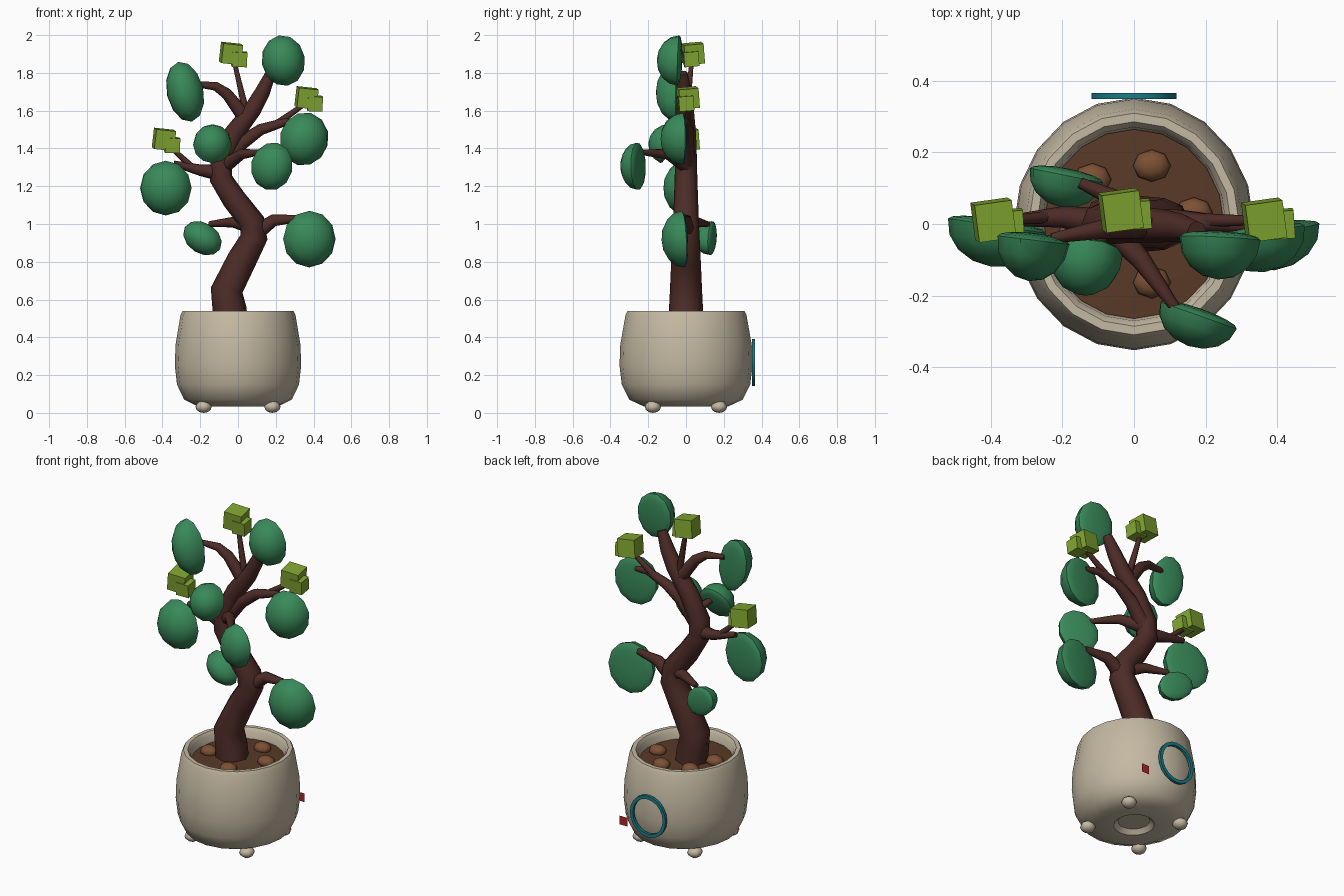
import bpy, bmesh, math
from mathutils import Vector, Matrix

if "Cube" in bpy.data.objects:
    bpy.data.objects.remove(bpy.data.objects["Cube"])


def material(name, rgb):
    m = bpy.data.materials.new(name)
    m.diffuse_color = (*rgb, 1)
    m.use_nodes = True
    m.node_tree.nodes["Principled BSDF"].inputs["Base Color"].default_value = m.diffuse_color
    return m


CLAY = material("clay", (0.55, 0.48, 0.36))
SOIL = material("soil", (0.10, 0.042, 0.02))
STONE = material("stone", (0.20, 0.08, 0.035))
BARK = material("bark", (0.075, 0.025, 0.02))
LEAF = material("leaf", (0.04, 0.25, 0.10))
BUD = material("bud", (0.22, 0.38, 0.03))
TEAL = material("teal", (0.01, 0.2, 0.24))
RED = material("red", (0.4, 0.02, 0.02))


def smooth(ob, angle):
    bpy.ops.object.select_all(action='DESELECT')
    ob.select_set(True)
    bpy.context.view_layer.objects.active = ob
    bpy.ops.object.shade_smooth_by_angle(angle=math.radians(angle))


def add(name, bm, mat, angle=None):
    bmesh.ops.recalc_face_normals(bm, faces=bm.faces)
    me = bpy.data.meshes.new(name)
    bm.to_mesh(me)
    bm.free()
    me.materials.append(mat)
    ob = bpy.data.objects.new(name, me)
    bpy.context.collection.objects.link(ob)
    if angle:
        smooth(ob, angle)
    return ob


def lathe(name, profile, sides, mat, sx=1.0, closed=False):
    bm = bmesh.new()
    vs = [bm.verts.new((r, 0, z)) for r, z in profile]
    pairs = list(zip(vs, vs[1:])) + ([(vs[-1], vs[0])] if closed else [])
    es = [bm.edges.new(p) for p in pairs]
    bmesh.ops.spin(bm, geom=vs + es, axis=(0, 0, 1), cent=(0, 0, 0),
                   angle=math.tau, steps=sides, use_duplicate=False)
    bmesh.ops.remove_doubles(bm, verts=bm.verts, dist=1e-4)
    bmesh.ops.scale(bm, vec=(sx, 1, 1), verts=bm.verts)
    return add(name, bm, mat, 40)


def limb(name, pts):
    """Tapered round limb; each point is x, y, z, radius."""
    cu = bpy.data.curves.new(name, 'CURVE')
    cu.dimensions = '3D'
    cu.bevel_depth = 1
    cu.bevel_resolution = 2
    cu.use_fill_caps = True
    sp = cu.splines.new('POLY')
    sp.points.add(len(pts) - 1)
    for p, (x, y, z, r) in zip(sp.points, pts):
        p.co = (x, y, z, 1)
        p.radius = r
    cu.materials.append(BARK)
    ob = bpy.data.objects.new(name, cu)
    bpy.context.collection.objects.link(ob)
    bpy.ops.object.select_all(action='DESELECT')
    ob.select_set(True)
    bpy.context.view_layer.objects.active = ob
    bpy.ops.object.convert(target='MESH')
    smooth(bpy.context.object, 50)


def leaf(name, center, rx, rz, roll=0, facing=(0, -1, 0), depth=0.115):
    """Domed leaf with a nearly flat back."""
    bm = bmesh.new()
    bmesh.ops.create_uvsphere(bm, u_segments=12, v_segments=8, radius=1)
    for v in bm.verts:
        v.co.z *= depth if v.co.z > 0 else 0.02
        v.co.x *= rx
        v.co.y *= rz
    d = Vector(facing).normalized()
    x = Vector((0, 0, 1)).cross(d).normalized()
    y = d.cross(x)
    m = Matrix((x, y, d)).transposed().to_4x4()
    bm.transform(Matrix.Translation(center) @ m @ Matrix.Rotation(math.radians(roll), 4, 'Z'))
    add(name, bm, LEAF, 40)


def bud(name, c):
    """Pair of overlapping tilted cubes."""
    bm = bmesh.new()
    for off, s, rz, ry in (((-0.012, 0.003, 0.008), 0.105, 8, 6), ((0.032, -0.008, -0.022), 0.078, 4, 2)):
        m = (Matrix.Translation(Vector(c) + Vector(off)) @ Matrix.Rotation(math.radians(rz), 4, 'Z')
             @ Matrix.Rotation(math.radians(ry), 4, 'Y') @ Matrix.Rotation(math.radians(5), 4, 'X'))
        bmesh.ops.create_cube(bm, size=s, matrix=m)
    add(name, bm, BUD)


# Pot with recessed base and thick rim
lathe("pot", [(0, 0.06), (0.09, 0.06), (0.115, 0.035), (0.225, 0.035), (0.30, 0.07), (0.34, 0.15),
              (0.352, 0.25), (0.348, 0.36), (0.32, 0.52), (0.309, 0.54), (0.285, 0.54),
              (0.27, 0.52), (0.262, 0.45), (0, 0.45)], 20, CLAY, 0.95)
lathe("soil", [(0, 0.40), (0.264, 0.40), (0.264, 0.48), (0, 0.49)], 20, SOIL, 0.95)

# Feet
for i, (sx, sy) in enumerate([(1, 1), (-1, 1), (-1, -1), (1, -1)]):
    bm = bmesh.new()
    bmesh.ops.create_uvsphere(bm, u_segments=8, v_segments=6, radius=1,
                              matrix=Matrix.Translation((0.182 * sx, 0.175 * sy, 0.032))
                              @ Matrix.Diagonal((0.043, 0.043, 0.032, 1)))
    add(f"foot_{i}", bm, CLAY, 50)

# Pebbles
for i, a in enumerate((10, 73, 133, 193, 287)):
    a = math.radians(a)
    bm = bmesh.new()
    bmesh.ops.create_uvsphere(bm, u_segments=8, v_segments=6, radius=1,
                              matrix=Matrix.Translation((0.17 * math.cos(a), 0.17 * math.sin(a), 0.495))
                              @ Matrix.Diagonal((0.053, 0.045, 0.032, 1)))
    add(f"pebble_{i}", bm, STONE, 50)

# Plain badge ring on the back and small tile beside it
ring = lathe("badge_ring", [(0.105, -0.008), (0.125, -0.008), (0.125, 0.008), (0.105, 0.008)], 20, TEAL, 0.95, True)
ring.rotation_euler = (math.radians(-90), 0, 0)
ring.location = (0, 0.357, 0.267)
bm = bmesh.new()
bmesh.ops.create_grid(bm, x_segments=1, y_segments=1, size=0.026,
                      matrix=Matrix.Translation((0.19, 0.325, 0.175)) @ Matrix.Rotation(math.pi / 2, 4, 'X'))
add("side_tile", bm, RED)

# Trunk and branches
limb("trunk", [(-0.035, 0, 0.44, 0.092), (-0.045, 0, 0.55, 0.09), (-0.06, 0, 0.65, 0.085), (0.02, 0, 0.81, 0.078),
               (0.085, 0, 0.93, 0.072), (0.075, 0, 1.01, 0.068), (-0.02, 0, 1.13, 0.064),
               (-0.09, 0, 1.24, 0.06), (-0.09, 0, 1.34, 0.058), (-0.02, 0, 1.48, 0.053),
               (0.08, -0.005, 1.61, 0.046), (0.13, -0.01, 1.70, 0.04), (0.175, -0.02, 1.80, 0.028)])
limb("lower_right_branch", [(0.09, 0, 0.95, 0.045), (0.19, 0, 1.02, 0.032), (0.33, -0.02, 1.03, 0.018)])
limb("lower_left_branch", [(0.06, 0, 0.99, 0.04), (-0.03, 0.06, 1.01, 0.028), (-0.15, 0.115, 1.0, 0.015)])
limb("middle_left_branch", [(-0.09, 0, 1.27, 0.045), (-0.2, 0.02, 1.285, 0.03), (-0.34, 0.01, 1.32, 0.016)])
limb("middle_left_twig", [(-0.23, 0.02, 1.29, 0.018), (-0.36, 0.01, 1.41, 0.012)])
limb("upper_left_branch", [(0.04, 0, 1.56, 0.04), (-0.06, -0.01, 1.69, 0.03), (-0.12, -0.02, 1.73, 0.024),
                           (-0.23, -0.04, 1.74, 0.014)])
limb("top_twig", [(0.05, 0, 1.56, 0.022), (-0.02, 0.03, 1.86, 0.012)])
limb("right_branch", [(-0.07, 0, 1.32, 0.045), (0.02, 0.005, 1.43, 0.038), (0.12, 0.01, 1.50, 0.03),
                      (0.25, 0, 1.54, 0.022), (0.34, -0.01, 1.53, 0.014)])
limb("right_twig", [(0.19, 0.01, 1.52, 0.02), (0.36, 0.01, 1.64, 0.012)])
limb("front_branch", [(-0.07, 0, 1.31, 0.042), (0.02, -0.1, 1.37, 0.028), (0.12, -0.24, 1.38, 0.014)])
limb("front_left_twig", [(-0.06, 0, 1.39, 0.03), (-0.13, -0.08, 1.45, 0.014)])

# Leaves
leaf("leaf_lower_right", (0.378, -0.015, 0.92), 0.14, 0.15, 0, (0.12, -1, -0.05))
leaf("leaf_lower_left", (-0.188, 0.135, 0.925), 0.112, 0.082, -32, (-0.2, -1, 0), 0.09)
leaf("leaf_middle_left", (-0.382, -0.005, 1.19), 0.138, 0.145, 0, (-0.15, -1, 0))
leaf("leaf_upper_left", (-0.28, -0.045, 1.70), 0.098, 0.162, 13, (-0.12, -1, 0))
leaf("leaf_right", (0.35, -0.02, 1.45), 0.13, 0.142, -15, (0.12, -1, 0))
leaf("leaf_front", (0.18, -0.255, 1.305), 0.115, 0.128, -15, (-0.35, -1, 0), 0.09)
leaf("leaf_front_left", (-0.135, -0.09, 1.42), 0.103, 0.108, 0, (0, -0.85, 0.4), 0.11)
leaf("leaf_top", (0.24, -0.04, 1.865), 0.115, 0.135, 10, (-0.05, -1, 0.03))

# Buds
bud("bud_top", (-0.025, 0.035, 1.895))
bud("bud_left", (-0.38, 0.008, 1.44))
bud("bud_right", (0.375, 0.008, 1.66))
